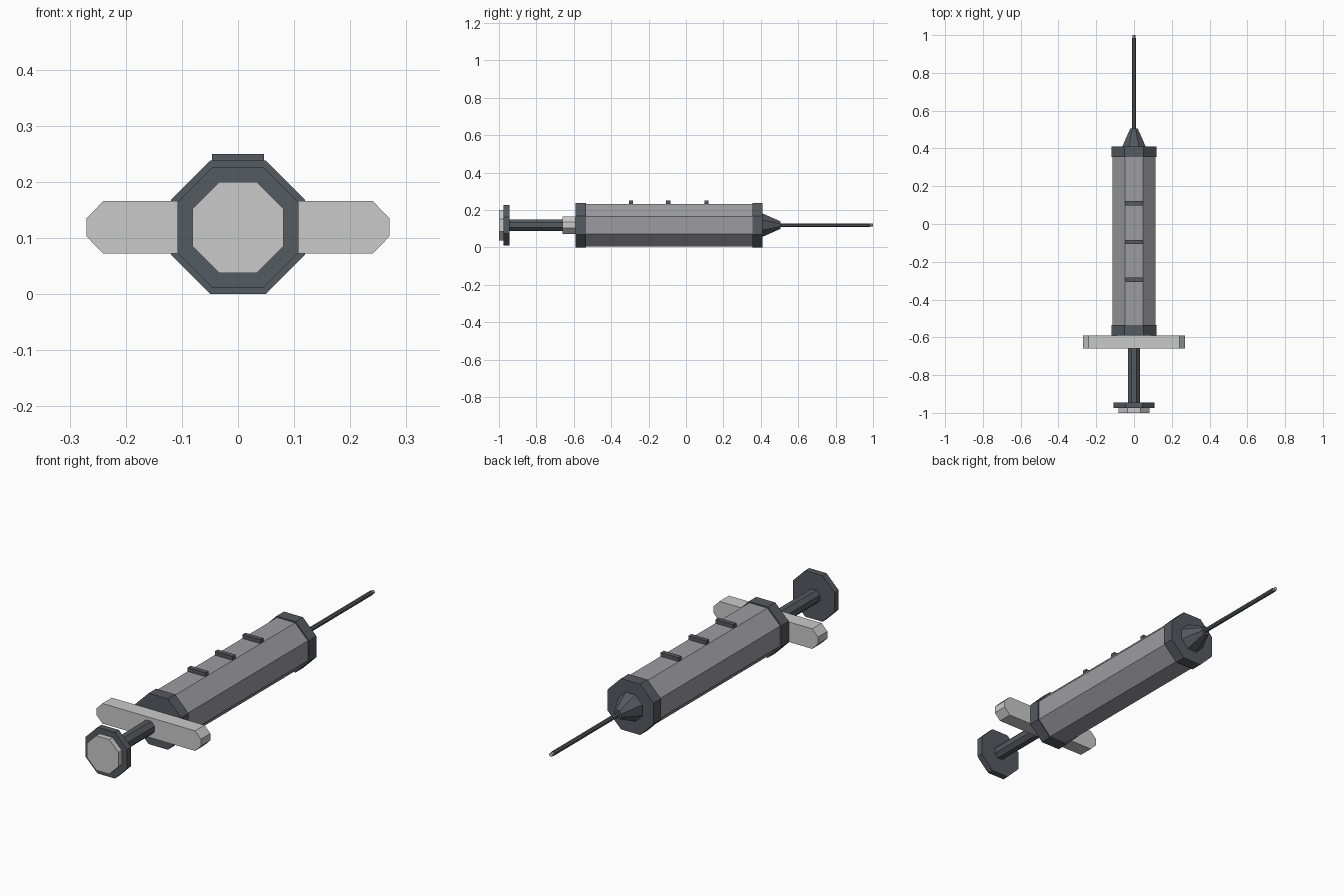
import bpy, bmesh, math

if "Cube" in bpy.data.objects:
    bpy.data.objects.remove(bpy.data.objects["Cube"])

CZ = 0.119  # height of the long axis


def material(name, rgb):
    m = bpy.data.materials.new(name)
    m.diffuse_color = (*rgb, 1)
    m.use_nodes = True
    m.node_tree.nodes["Principled BSDF"].inputs["Base Color"].default_value = m.diffuse_color
    return m


DARK = material("dark slate", (0.09, 0.103, 0.117))
GREY = material("mid grey", (0.335, 0.33, 0.35))
LIGHT = material("light grey", (0.59, 0.59, 0.59))


def finish(name, bm, mat):
    bmesh.ops.recalc_face_normals(bm, faces=bm.faces)
    me = bpy.data.meshes.new(name)
    bm.to_mesh(me)
    bm.free()
    me.materials.append(mat)
    ob = bpy.data.objects.new(name, me)
    bpy.context.collection.objects.link(ob)
    return ob


def loft(name, rings, mat):
    """Solid between outlines: rings = [(y, [(x, z), ...]), ...]"""
    bm = bmesh.new()
    loops = [[bm.verts.new((x, y, z)) for x, z in pts] for y, pts in rings]
    n = len(loops[0])
    for a, b in zip(loops, loops[1:]):
        for i in range(n):
            j = (i + 1) % n
            bm.faces.new((a[i], a[j], b[j], b[i]))
    bm.faces.new(loops[0])
    bm.faces.new(loops[-1])
    return finish(name, bm, mat)


def octagon(apothem):
    r = apothem / math.cos(math.pi / 8)
    return [(r * math.cos((i + 0.5) * math.pi / 4),
             CZ + r * math.sin((i + 0.5) * math.pi / 4)) for i in range(8)]


def prism(name, y0, y1, a0, mat, a1=None):
    return loft(name, [(y0, octagon(a0)), (y1, octagon(a1 or a0))], mat)


# Barrel with its end collars
prism("barrel", -0.56, 0.38, 0.113, GREY)
prism("rear_collar", -0.59, -0.535, 0.119, DARK)
prism("front_collar", 0.355, 0.41, 0.119, DARK)

# Needle and its tapered hub
prism("needle_hub", 0.41, 0.505, 0.062, DARK, 0.02)
prism("needle", 0.50, 0.985, 0.010, DARK)
prism("needle_tip", 0.985, 1.0, 0.008, LIGHT)

# Plunger rod, thumb disc and pad
prism("plunger_rod", -0.945, -0.59, 0.031, DARK)
prism("thumb_disc", -0.975, -0.945, 0.108, DARK)
prism("thumb_pad", -1.0, -0.975, 0.081, LIGHT)

# Finger flange with chamfered ends
half = [(0.24, -0.047), (0.27, -0.016), (0.27, 0.016), (0.24, 0.047)]
outline = [(x, CZ + z) for x, z in half] + [(-x, CZ + z) for x, z in reversed(half)]
loft("finger_flange", [(-0.66, outline), (-0.59, outline)], LIGHT)

# Raised measuring marks along the top
for y in (-0.295, -0.095, 0.11):
    bar = [(-0.046, 0.225), (0.046, 0.225), (0.046, 0.25), (-0.046, 0.25)]
    loft("measure_mark", [(y - 0.011, bar), (y + 0.011, bar)], DARK)
